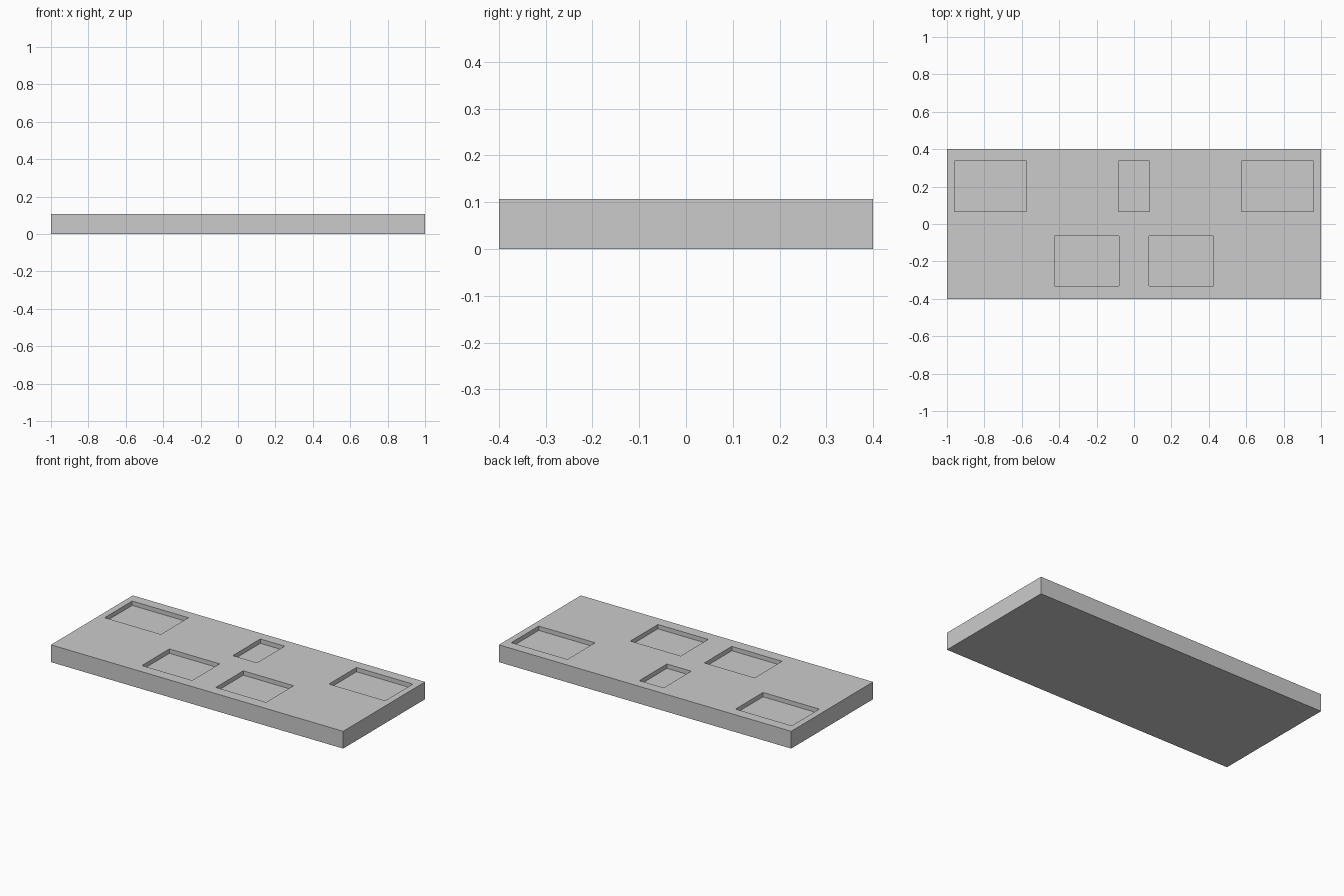
import bpy

if "Cube" in bpy.data.objects:
    bpy.data.objects.remove(bpy.data.objects["Cube"])

H = 0.107      # slab height
DEPTH = 0.027  # pocket depth


def box(name, x0, x1, y0, y1, z0, z1):
    bpy.ops.mesh.primitive_cube_add(
        size=1, location=((x0 + x1) / 2, (y0 + y1) / 2, (z0 + z1) / 2))
    ob = bpy.context.object
    ob.name = name
    ob.scale = (x1 - x0, y1 - y0, z1 - z0)
    bpy.ops.object.transform_apply(location=True, rotation=False, scale=True)
    return ob


# Solid slab
slab = box("slab", -1, 1, -0.4, 0.4, 0, H)

# Rectangular pockets: three along the back row, two along the front row
back, front = (0.068, 0.337), (-0.332, -0.064)
pockets = [(-0.083, 0.083, *back)]
for s in (-1, 1):
    for a, b, row in ((0.575, 0.96, back), (0.081, 0.425, front)):
        x0, x1 = sorted((s * a, s * b))
        pockets.append((x0, x1, *row))

for i, p in enumerate(pockets):
    cutter = box(f"pocket_cutter_{i}", *p, H - DEPTH, H + 0.1)
    cutter.hide_render = True
    cutter.display_type = 'WIRE'
    cut = slab.modifiers.new(f"pocket_{i}", 'BOOLEAN')
    cut.operation = 'DIFFERENCE'
    cut.solver = 'EXACT'
    cut.object = cutter
